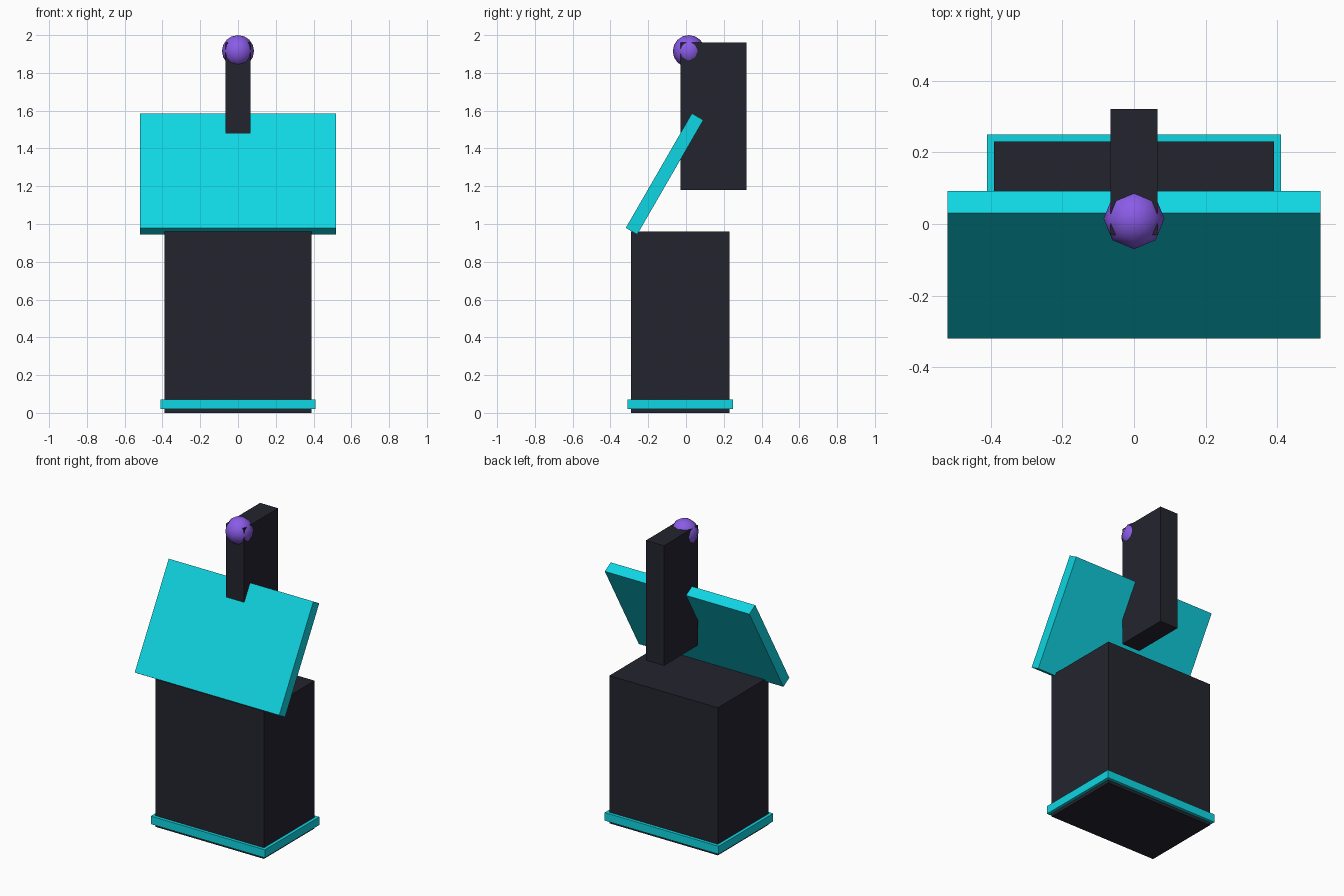
import bpy
import math

if "Cube" in bpy.data.objects:
    bpy.data.objects.remove(bpy.data.objects["Cube"])


def material(name, srgb):
    lin = [(c / 255 / 12.92) if c / 255 <= 0.04045 else ((c / 255 + 0.055) / 1.055) ** 2.4 for c in srgb]
    m = bpy.data.materials.new(name)
    m.diffuse_color = (*lin, 1.0)
    m.use_nodes = True
    m.node_tree.nodes["Principled BSDF"].inputs["Base Color"].default_value = m.diffuse_color
    return m


DARK = material("dark charcoal", (36, 36, 47))
CYAN = material("bright cyan", (15, 214, 227))
PURPLE = material("violet", (139, 92, 232))


def box(name, center, size, mat, tilt=0.0):
    bpy.ops.mesh.primitive_cube_add(size=1, location=center)
    ob = bpy.context.object
    ob.name = name
    for v in ob.data.vertices:
        v.co = [c * s for c, s in zip(v.co, size)]
    ob.rotation_euler.x = math.radians(tilt)
    ob.data.materials.append(mat)
    return ob


# Main cabinet with a glowing strip round its foot
box("cabinet", (0, -0.03, 0.48), (0.78, 0.52, 0.96), DARK)
box("base_strip", (0, -0.03, 0.046), (0.82, 0.56, 0.052), CYAN)

# Panel leaning back by 30 degrees
box("tilted_screen", (0, -0.1135, 1.265), (1.04, 0.07, 0.70), CYAN, -30)

# Upright post passing through the top of the panel
box("post", (0, 0.145, 1.57), (0.13, 0.35, 0.78), DARK)

# Low-poly knob sunk into the front top edge of the post
bpy.ops.mesh.primitive_uv_sphere_add(segments=8, ring_count=8, radius=0.085,
                                     location=(0, 0.015, 1.915))
knob = bpy.context.object
knob.name = "knob"
knob.data.materials.append(PURPLE)
bpy.ops.object.shade_smooth()
